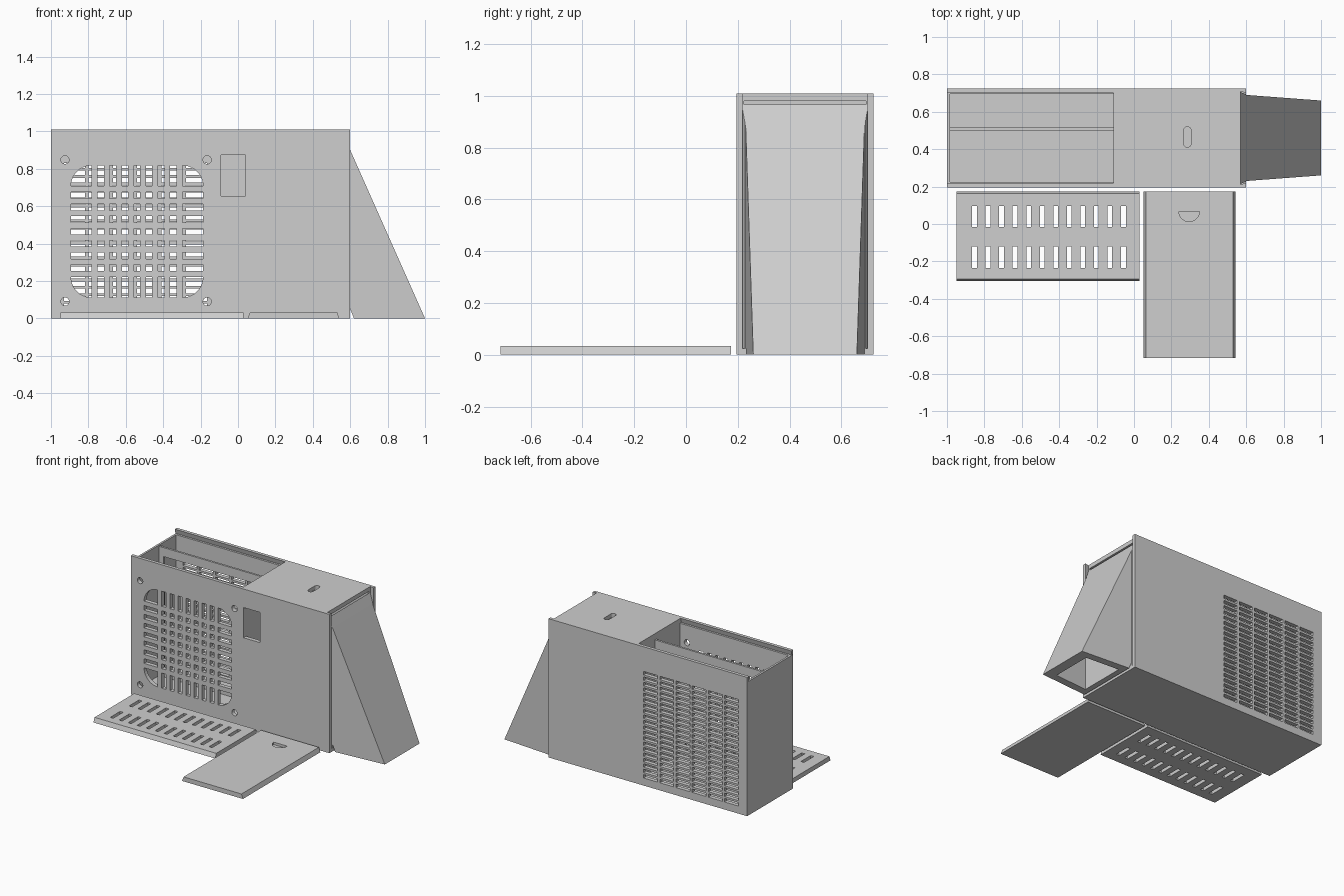
import bpy, bmesh, math

if "Cube" in bpy.data.objects:
    bpy.data.objects.remove(bpy.data.objects["Cube"])

grey = bpy.data.materials.new("plain_grey")
grey.diffuse_color = (0.62, 0.62, 0.62, 1)
grey.use_nodes = True
grey.node_tree.nodes["Principled BSDF"].inputs["Base Color"].default_value = grey.diffuse_color
MID = 0.46                                   # y of the housing's centre plane


def prism(bm, pts, axis, lo, hi):
    """Extrude a 2D outline along an axis: x takes (y, z), y takes (x, z), z takes (x, y)."""
    def place(p, h):
        return {'x': (h, p[0], p[1]), 'y': (p[0], h, p[1]), 'z': (p[0], p[1], h)}[axis]
    a = [bm.verts.new(place(p, lo)) for p in pts]
    b = [bm.verts.new(place(p, hi)) for p in pts]
    bm.faces.new(a)
    bm.faces.new(b[::-1])
    for i in range(len(a)):
        j = (i + 1) % len(a)
        bm.faces.new((a[j], a[i], b[i], b[j]))


def rect(u0, u1, v0, v1):
    return [(u0, v0), (u1, v0), (u1, v1), (u0, v1)]


def arc(cx, cy, r, a0, a1, n):
    return [(cx + r * math.cos(math.radians(a0 + (a1 - a0) * i / n)),
             cy + r * math.sin(math.radians(a0 + (a1 - a0) * i / n))) for i in range(n + 1)]


def circle(cx, cy, r, n=24):
    return arc(cx, cy, r, 0, 360, n)[:-1]


def make(name, bm):
    bmesh.ops.recalc_face_normals(bm, faces=bm.faces)
    me = bpy.data.meshes.new(name)
    bm.to_mesh(me)
    bm.free()
    me.materials.append(grey)
    ob = bpy.data.objects.new(name, me)
    bpy.context.collection.objects.link(ob)
    return ob


def solid(name, *prisms):
    bm = bmesh.new()
    for p in prisms:
        prism(bm, *p)
    return make(name, bm)


def cut(ob, cutter):
    mod = ob.modifiers.new("cut", 'BOOLEAN')
    mod.operation = 'DIFFERENCE'
    mod.solver = 'EXACT'
    mod.object = cutter
    bpy.context.view_layer.objects.active = ob
    bpy.ops.object.modifier_apply(modifier=mod.name)
    bpy.data.objects.remove(cutter)


def tapered(name, outline, x0, half0, x1, half1):
    """Side outline in x, z whose half width changes evenly along x."""
    bm = bmesh.new()
    prism(bm, outline, 'y', -1, 1)
    for v in bm.verts:
        half = half0 + (half1 - half0) * (v.co.x - x0) / (x1 - x0)
        v.co.y = MID + v.co.y * half
    return make(name, bm)


# Housing side walls, with dovetail grooves for the lid and the end cover
def side_wall(name, flip):
    def y(v):
        return 2 * MID - v if flip else v
    wall = solid(name, (rect(-1, 0.6, 0, 1.01), 'y', y(0.195), y(0.225)))
    lid_groove = [(y(0.21), 0.975), (y(0.24), 0.975), (y(0.24), 1.02), (y(0.222), 1.02)]
    cut(wall, solid("lid_groove", (lid_groove, 'x', -1.1, -0.11)))
    end_groove = [(0.57, y(0.212)), (0.57, y(0.24)), (0.62, y(0.24)), (0.62, y(0.224))]
    cut(wall, solid("end_groove", (end_groove, 'z', 0.025, 1.1)))
    return wall


front_wall = side_wall("front_wall", False)
back_wall = side_wall("back_wall", True)

# Fan grille: nine by nine openings inside a rounded square
gx, gz, half, rad = -0.54, 0.465, 0.353, 0.11
spans = [(-half, -0.243)] + [(k * 0.0645 - 0.017, k * 0.0645 + 0.017) for k in range(-3, 4)] + [(0.243, half)]
cells = []
for i, (u0, u1) in enumerate(spans):
    for j, (v0, v1) in enumerate(spans):
        if i in (0, 8) and j in (0, 8):
            sx, sz = (-1 if i == 0 else 1), (-1 if j == 0 else 1)
            pts = [(0.243, 0.243)] + arc(0.243, 0.243, rad, 0, 90, 10)
            pts = [(gx + sx * u, gz + sz * v) for u, v in pts]
        else:
            pts = rect(gx + u0, gx + u1, gz + v0, gz + v1)
        cells.append((pts, 'y', 0.15, 0.26))

# Screw holes and the switch window
for x in (-0.925, -0.165):
    for z in (0.09, 0.848):
        cells.append((circle(x, z, 0.022), 'y', 0.15, 0.26))
cells.append((rect(-0.092, 0.04, 0.655, 0.875), 'y', 0.15, 0.26))
cut(front_wall, solid("front_openings", *cells))

# Back ventilation slots: six columns of twenty
slots = []
for c in range(6):
    x = -0.93 + c * 0.1304
    for r in range(20):
        z = 0.055 + r * 0.0395
        slots.append((rect(x, x + 0.112, z, z + 0.025), 'y', 0.65, 0.8))
cut(back_wall, solid("back_slots", *slots))

# Housing floor, end wall, partition and open filter frame
solid("floor", (rect(-0.985, 0.6, 0.225, 0.695), 'z', 0, 0.025))
solid("left_end_wall", (rect(0.225, 0.695, 0, 0.975), 'x', -1, -0.985))
solid("partition", (rect(0.225, 0.695, 0.025, 0.98), 'x', -0.11, -0.095))
frame = solid("filter_frame", (rect(-0.985, -0.11, 0.025, 0.965), 'y', 0.5, 0.515))
cut(frame, solid("frame_opening", (rect(-0.95, -0.14, 0.05, 0.9), 'y', 0.4, 0.6)))

# Fixed top panel with a rounded slot
top = solid("top_panel", (rect(-0.11, 0.57, 0.225, 0.695), 'z', 0.98, 1.01))
stadium = arc(0.285, 0.5, 0.02, 0, 180, 10) + arc(0.285, 0.43, 0.02, 180, 360, 10)
cut(top, solid("top_slot", (stadium, 'z', 0.9, 1.1)))

# Outlet chute: sloping hood, hollow and open underneath, on a dovetailed rail plate
chute = tapered("outlet_chute", [(0.6, 0.05), (0.62, 0), (1, 0), (0.6, 0.9)],
                0.6, 0.23, 1, 0.2)
cut(chute, tapered("chute_cavity", [(0.66, -0.05), (0.945, -0.05), (0.66, 0.63)],
                   0.66, 0.17, 0.945, 0.15))
tapered("chute_rail", [(0.57, 0.025), (0.6, 0.025), (0.6, 0.9), (0.57, 0.967)],
        0.57, 0.245, 0.6, 0.233)

# Loose vent plate with bevelled long edges and two rows of slots
plate = solid("vent_plate", ([(-0.305, 0), (0.175, 0), (0.163, 0.033), (-0.293, 0.033)], 'x', -0.95, 0.03))
holes = []
for i in range(12):
    x = -0.853 + i * 0.0724
    for y in (-0.177, 0.04):
        holes.append((rect(x - 0.0125, x + 0.0125, y - 0.057, y + 0.057), 'z', -0.1, 0.1))
cut(plate, solid("plate_slots", *holes))

# Loose sliding lid with bevelled edges and a half-round finger notch
lid = solid("sliding_lid", ([(0.052, 0), (0.542, 0), (0.53, 0.033), (0.064, 0.033)], 'y', -0.717, 0.173))
cut(lid, solid("finger_notch", (arc(0.295, 0.068, 0.055, 180, 360, 16), 'z', 0.015, 0.1)))
